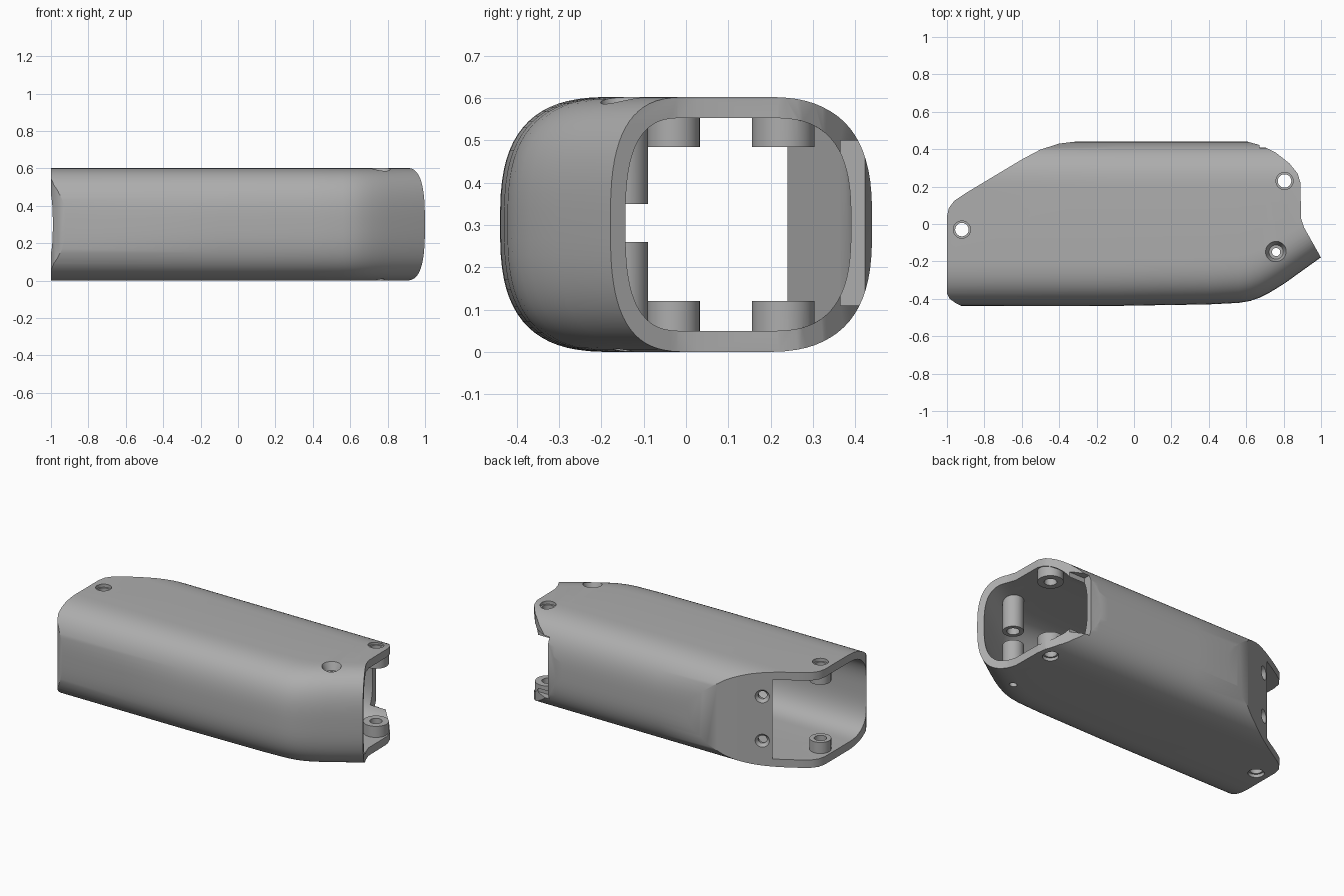
import bpy, bmesh, math
from mathutils import Vector

cube = bpy.data.objects.get("Cube")
if cube:
    bpy.data.objects.remove(cube)

grey = bpy.data.materials.new("plain_grey")
grey.use_nodes = True
grey.diffuse_color = (0.42, 0.42, 0.42, 1)
grey.node_tree.nodes["Principled BSDF"].inputs["Base Color"].default_value = (0.42, 0.42, 0.42, 1)


def make(name, bm):
    bmesh.ops.recalc_face_normals(bm, faces=bm.faces)
    mesh = bpy.data.meshes.new(name)
    bm.to_mesh(mesh)
    bm.free()
    mesh.materials.append(grey)
    ob = bpy.data.objects.new(name, mesh)
    bpy.context.collection.objects.link(ob)
    return ob


def skin(name, rings):
    """Closed solid through a row of matching rings."""
    bm = bmesh.new()
    rows = [[bm.verts.new(p) for p in ring] for ring in rings]
    n = len(rows[0])
    for a, b in zip(rows, rows[1:]):
        for i in range(n):
            j = (i + 1) % n
            bm.faces.new((a[i], a[j], b[j], b[i]))
    bm.faces.new(rows[0])
    bm.faces.new(rows[-1])
    return make(name, bm)


def prism(name, outline, z0, z1):
    return skin(name, [[(x, y, z) for x, y in outline] for z in (z0, z1)])


def rod(name, start, end, r0, r1=None, sides=40):
    start, end = Vector(start), Vector(end)
    turn = (end - start).to_track_quat("Z", "Y")
    r1 = r0 if r1 is None else r1
    circle = [Vector((math.cos(t), math.sin(t), 0))
              for t in (math.tau * i / sides for i in range(sides))]
    return skin(name, [[p + turn @ (c * r) for c in circle]
                       for p, r in ((start, r0), (end, r1))])


def boolean(target, tool, operation):
    mod = target.modifiers.new("cut", "BOOLEAN")
    mod.object, mod.operation, mod.solver = tool, operation, "EXACT"
    bpy.context.view_layer.objects.active = target
    bpy.ops.object.modifier_apply(modifier=mod.name)
    bpy.data.objects.remove(tool)


# Front wall path (x, y); the back wall is straight
FRONT = [(-1.2, -0.44), (-0.1, -0.438), (0.4, -0.43), (0.56, -0.422), (0.62, -0.412),
         (0.67, -0.395), (0.72, -0.37), (0.77, -0.34), (0.82, -0.307), (1.2, -0.035)]
BACK, HEIGHT, WALL = 0.44, 0.603, 0.05


def tube(name, inset, corner, count=72):
    """Softly squared cross-section carried along the front wall path."""
    rings, power, mid = [], 2 / 2.85, HEIGHT / 2
    for x, front in FRONT:
        lo, hi = front + inset, BACK - inset
        a = min(corner, (hi - lo) * 0.48)
        ring = []
        for i in range(count):
            t = math.tau * (i + 0.5) / count
            c, s = math.cos(t), math.sin(t)
            y = (hi - a if c > 0 else lo + a) + math.copysign(abs(c) ** power, c) * a
            z = mid + math.copysign(abs(s) ** power, s) * (mid - inset)
            ring.append((x, y, z))
        rings.append(ring)
    return skin(name, rings)


# Outer body trimmed to its plan outline
body = tube("hollow_housing", 0, 0.28)
plan = [(-0.9, -0.6), (1.3, -0.6), (1.233, -0.6), (1.0, -0.18), (0.91, -0.02), (0.893, 0.03),
        (0.89, 0.22), (0.875, 0.27), (0.83, 0.325), (0.76, 0.38), (0.68, 0.42),
        (0.6, 0.442), (0.5, 0.6), (-0.25, 0.6), (-0.3, 0.442), (-0.4, 0.43), (-0.5, 0.398),
        (-0.6, 0.345), (-0.9, 0.165), (-0.96, 0.125), (-0.99, 0.085), (-1, 0.04),
        (-1, -0.37), (-0.985, -0.4), (-0.955, -0.422), (-0.92, -0.44)]
plan.pop(1)
boolean(body, prism("plan_cutter", plan, -0.2, 0.8), "INTERSECT")

# Cavity, leaving the slanted rear panel and opening both ends
cavity = tube("cavity_cutter", WALL, 0.2)
inside = [(-1.15, -0.6), (1.15, -0.6), (1.15, 0.6), (-0.3, 0.6), (-0.35, 0.42),
          (-0.46, 0.365), (-0.67, 0.24), (-1.15, 0.24)]
boolean(cavity, prism("inside_cutter", inside, -0.2, 0.8), "INTERSECT")
boolean(body, cavity, "DIFFERENCE")

# Notch in the back wall at the right end
notch = [(0.67, 0.365), (0.95, 0.365), (0.95, 0.6), (0.67, 0.6)]
boolean(body, prism("notch_cutter", notch, 0.11, 0.5), "DIFFERENCE")

# Screw bosses: x, y, radius, top of lower boss, bottom of upper boss
for x, y, r, low, high in ((-0.92, -0.03, 0.0625, 0.12, 0.485),
                           (0.805, 0.23, 0.074, 0.12, 0.485),
                           (0.76, -0.15, 0.06, 0.26, 0.35)):
    for z0, z1 in ((0.03, low), (high, 0.572)):
        boolean(body, rod("boss", (x, y, z0), (x, y, z1), r), "UNION")

# Through holes with shallow chamfers
for x, y in ((-0.92, -0.03), (0.805, 0.23)):
    boolean(body, rod("hole_cutter", (x, y, -0.1), (x, y, 0.8), 0.036), "DIFFERENCE")
    for z, d in ((0, 1), (HEIGHT, -1)):
        boolean(body, rod("chamfer_cutter", (x, y, z - d * 0.02), (x, y, z + d * 0.02),
                          0.046), "DIFFERENCE")

# Countersunk hole in the long post
x, y = 0.76, -0.15
boolean(body, rod("hole_cutter", (x, y, -0.1), (x, y, 0.8), 0.022), "DIFFERENCE")
boolean(body, rod("bore_cutter", (x, y, 0.2), (x, y, 0.41), 0.036), "DIFFERENCE")
boolean(body, rod("sink_cutter", (x, y, 0.555), (x, y, 0.625), 0.038, 0.066), "DIFFERENCE")

# Pair of countersunk holes in the slanted rear panel
out = Vector((-0.514, 0.857, 0))
for z in (0.165, 0.445):
    p = Vector((-0.724, 0.271, z))
    boolean(body, rod("hole_cutter", p - out * 0.1, p + out * 0.1, 0.025), "DIFFERENCE")
    boolean(body, rod("sink_cutter", p - out * 0.02, p + out * 0.02, 0.025, 0.058), "DIFFERENCE")

# Smooth shading with crisp edges
bpy.ops.object.select_all(action="DESELECT")
body.select_set(True)
bpy.context.view_layer.objects.active = body
bpy.ops.object.shade_smooth_by_angle(angle=math.radians(30))
